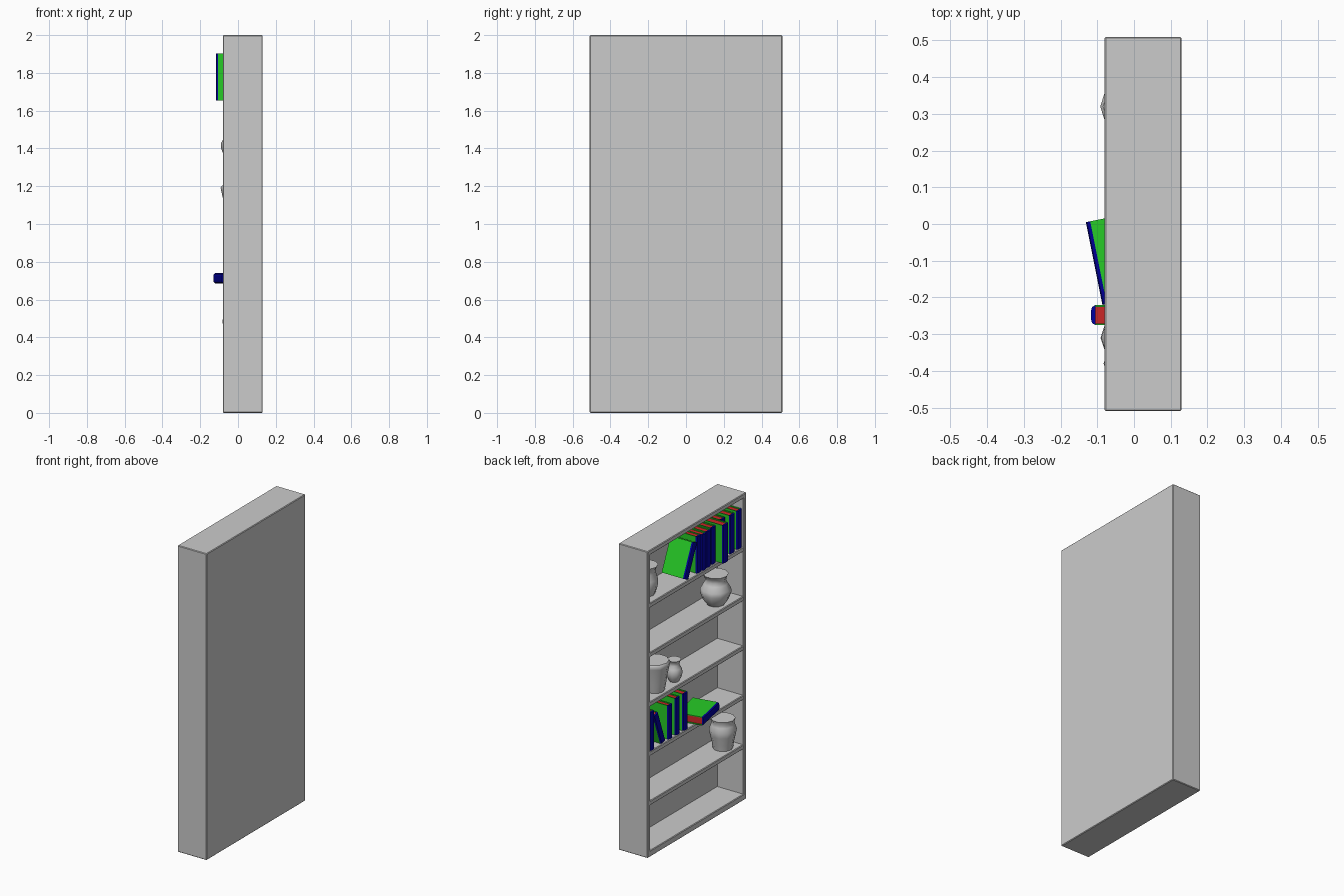
import bpy, bmesh
from math import radians, sin, cos, pi
from mathutils import Matrix, Vector

if "Cube" in bpy.data.objects:
    bpy.data.objects.remove(bpy.data.objects["Cube"])


def material(name, rgb):
    m = bpy.data.materials.new(name)
    m.diffuse_color = (*rgb, 1)
    m.use_nodes = True
    m.node_tree.nodes["Principled BSDF"].inputs["Base Color"].default_value = m.diffuse_color
    return m


GREEN = material("cover_green", (0.02, 0.6, 0.02))
BLUE = material("spine_blue", (0.0, 0.0, 0.35))
RED = material("pages_red", (0.6, 0.02, 0.02))


def add_box(bm, lo, hi, mat=0):
    lo, hi = Vector(lo), Vector(hi)
    m = Matrix.Translation((lo + hi) / 2) @ Matrix.Diagonal((*(hi - lo), 1))
    verts = bmesh.ops.create_cube(bm, size=1, matrix=m)["verts"]
    for f in {f for v in verts for f in v.link_faces}:
        f.material_index = mat


def finish(name, bm, mats=()):
    bmesh.ops.recalc_face_normals(bm, faces=bm.faces)
    me = bpy.data.meshes.new(name)
    bm.to_mesh(me)
    bm.free()
    for m in mats:
        me.materials.append(m)
    ob = bpy.data.objects.new(name, me)
    bpy.context.collection.objects.link(ob)
    return ob


def box(name, lo, hi):
    bm = bmesh.new()
    add_box(bm, lo, hi)
    ob = finish(name, bm)
    bev = ob.modifiers.new("bevel", "BEVEL")
    bev.width, bev.segments = 0.004, 1
    return ob


# Case: open towards -x, six compartments
FRONT, BACK, HALF, T = -0.08, 0.13, 0.51, 0.03
shelf_z = [0.04 + 0.3225 * i for i in range(6)]
box("side_left", (FRONT, HALF - T, 0), (BACK, HALF, 2))
box("side_right", (FRONT, -HALF, 0), (BACK, -HALF + T, 2))
box("top_board", (FRONT, -HALF, 2 - T), (BACK, HALF, 2))
box("bottom_board", (FRONT, -HALF, 0), (BACK, HALF, shelf_z[0]))
box("back_panel", (BACK - 0.02, -HALF, 0), (BACK, HALF, 2))
for i, z in enumerate(shelf_z[1:], 1):
    box(f"shelf_{i}", (FRONT + 0.003, -HALF + 0.01, z - T), (BACK - 0.01, HALF - 0.01, z))


# Book: two covers, chamfered spine and inset pages; origin at bottom of spine
def book(name, loc, t=0.05, h=0.24, d=0.165, rot=(0, 0, 0)):
    bm = bmesh.new()
    c, s, r = 0.005, 0.012, t / 2
    add_box(bm, (s, -r, 0), (d, -r + c, h), 0)
    add_box(bm, (s, r - c, 0), (d, r, h), 0)
    add_box(bm, (s, -r + c, 0.007), (d - 0.007, r - c, h - 0.007), 2)
    outline = [(s, -r), (0.003, -r * 0.8), (0, -r * 0.45),
               (0, r * 0.45), (0.003, r * 0.8), (s, r)]
    face = bm.faces.new([bm.verts.new((x, y, 0)) for x, y in outline])
    face.material_index = 1
    ext = bmesh.ops.extrude_face_region(bm, geom=[face], use_keep_orig=True)["geom"]
    top = [v for v in ext if isinstance(v, bmesh.types.BMVert)]
    bmesh.ops.translate(bm, verts=top, vec=(0, 0, h))
    for f in {f for v in top for f in v.link_faces}:
        f.material_index = 1
    ob = finish(name, bm, (GREEN, BLUE, RED))
    ob.rotation_euler = [radians(a) for a in rot]
    ob.location = loc
    return ob


def row(name, z, items):
    # items: spine x, centre y, thickness, height, lean angle
    for i, (x, y, t, h, lean) in enumerate(items, 1):
        lift = t / 2 * abs(sin(radians(lean)))
        book(f"{name}_{i}", (x, y, z + lift + 0.001), t, h, 0.165, (lean, 0, 0))


row("upper_book", shelf_z[5], [
    (-0.074, -0.452, 0.048, 0.25, 0), (-0.074, -0.378, 0.05, 0.25, 0),
    (-0.05, -0.315, 0.05, 0.24, 0), (-0.117, -0.248, 0.055, 0.248, 0),
    (-0.07, -0.188, 0.048, 0.24, 0), (-0.072, -0.137, 0.048, 0.235, 0),
    (-0.074, -0.087, 0.045, 0.235, 0), (-0.07, -0.04, 0.045, 0.24, 0),
    (-0.077, 0.102, 0.05, 0.225, 24)])
row("lower_book", shelf_z[2], [
    (-0.077, 0.455, 0.045, 0.25, 0), (-0.074, 0.335, 0.045, 0.22, -20),
    (-0.074, 0.262, 0.042, 0.22, 0), (-0.076, 0.188, 0.045, 0.24, 0),
    (-0.077, 0.11, 0.05, 0.24, 0)])
book("lying_book", (-0.131, 0.005, shelf_z[2] + 0.028), 0.055, 0.23, 0.17, (90, 0, 11.3))


# Vases: ten-sided lathes, smooth sides and flat caps
def vase(name, x, y, z, profile, n=10):
    bm = bmesh.new()
    rings = [[bm.verts.new((r * cos(2 * pi * k / n), r * sin(2 * pi * k / n), h))
              for k in range(n)] for r, h in profile]
    for a, b in zip(rings, rings[1:]):
        for k in range(n):
            j = (k + 1) % n
            bm.faces.new((a[k], a[j], b[j], b[k]))
    bm.faces.new(rings[0])
    bm.faces.new(rings[-1])
    ob = finish(name, bm)
    ob.location = (x, y, z)
    bpy.ops.object.select_all(action="DESELECT")
    ob.select_set(True)
    bpy.context.view_layer.objects.active = ob
    bpy.ops.object.shade_smooth_by_angle(angle=radians(50))


vase("round_vase", 0.003, -0.31, shelf_z[4],
     [(0.055, 0), (0.077, 0.03), (0.094, 0.075), (0.092, 0.1), (0.072, 0.135),
      (0.062, 0.155), (0.068, 0.178), (0.078, 0.195)])
vase("waisted_vase", 0.02, 0.38, shelf_z[5],
     [(0.05, 0), (0.062, 0.03), (0.07, 0.07), (0.068, 0.1), (0.056, 0.14),
      (0.058, 0.165), (0.07, 0.19)])
vase("flared_pot", 0.0, 0.32, shelf_z[3],
     [(0.058, 0), (0.067, 0.05), (0.076, 0.11), (0.088, 0.165), (0.092, 0.185),
      (0.084, 0.195)])
vase("small_vase", -0.02, 0.15, shelf_z[3],
     [(0.03, 0), (0.043, 0.025), (0.05, 0.055), (0.044, 0.085), (0.031, 0.105),
      (0.034, 0.125), (0.042, 0.14)])
vase("shoulder_vase", 0.0, -0.38, shelf_z[1],
     [(0.06, 0), (0.066, 0.04), (0.077, 0.09), (0.083, 0.125), (0.072, 0.155),
      (0.068, 0.17), (0.075, 0.195)])
